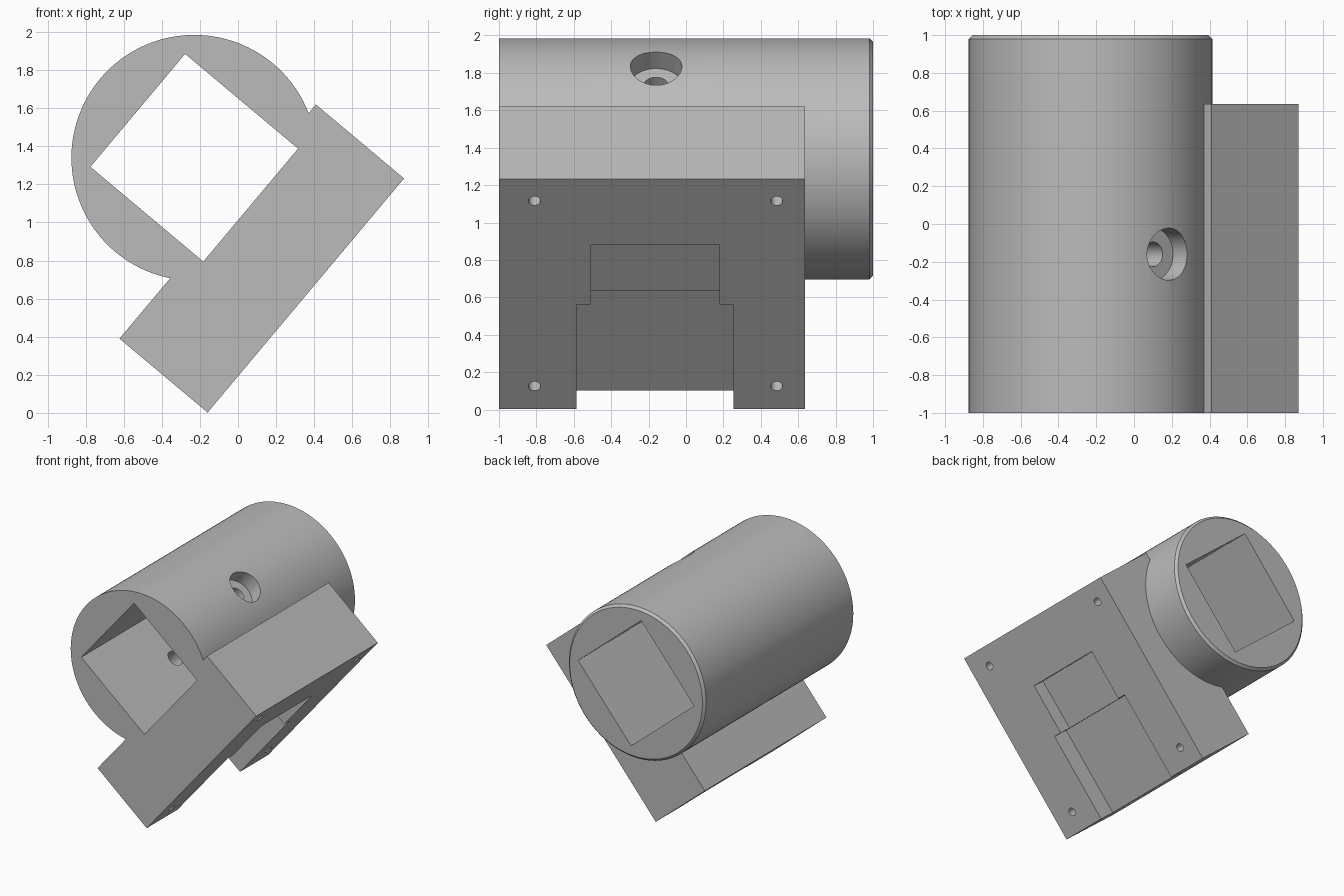
import bpy
import bmesh
from math import radians
from mathutils import Matrix, Vector

cube = bpy.data.objects.get("Cube")
if cube:
    bpy.data.objects.remove(cube, do_unlink=True)

grey = bpy.data.materials.new("neutral_grey")
grey.use_nodes = True
colour = (0.5, 0.5, 0.5, 1)
grey.diffuse_color = colour
grey.node_tree.nodes["Principled BSDF"].inputs["Base Color"].default_value = colour

# Tilted part frame: X along the block, Y along the barrel, -Z toward the mounting face
FRAME = Matrix.Translation((-0.23, 0, 1.34)) @ Matrix.Rotation(radians(-50), 4, "Y")
FACE = -0.914
END = -0.98


def add_object(name, bm):
    bmesh.ops.recalc_face_normals(bm, faces=bm.faces)
    mesh = bpy.data.meshes.new(name)
    bm.to_mesh(mesh)
    bm.free()
    mesh.materials.append(grey)
    obj = bpy.data.objects.new(name, mesh)
    obj.matrix_world = FRAME
    bpy.context.collection.objects.link(obj)
    return obj


def box(name, low, high):
    low, high = Vector(low), Vector(high)
    bm = bmesh.new()
    bmesh.ops.create_cube(bm, size=1)
    bmesh.ops.scale(bm, vec=high - low, verts=bm.verts)
    bmesh.ops.translate(bm, vec=(low + high) / 2, verts=bm.verts)
    return add_object(name, bm)


def rod(name, radius, start, end, sides=48, chamfer=0):
    """Cylinder between two points, with an optional chamfer at its end."""
    start, end = Vector(start), Vector(end)
    axis = end - start
    bm = bmesh.new()
    bmesh.ops.create_cone(bm, cap_ends=True, segments=sides, radius1=radius,
                          radius2=radius, depth=axis.length)
    if chamfer:
        rim = [e for e in bm.edges if all(v.co.z > 0 for v in e.verts)]
        bmesh.ops.bevel(bm, geom=rim, offset=chamfer, segments=1, affect="EDGES")
    turn = Vector((0, 0, 1)).rotation_difference(axis).to_matrix().to_4x4()
    bm.transform(Matrix.Translation((start + end) / 2) @ turn)
    return add_object(name, bm)


def combine(target, other, operation):
    other.hide_render = True
    mod = target.modifiers.new(operation.lower(), "BOOLEAN")
    mod.operation = operation
    mod.solver = "EXACT"
    mod.object = other
    bpy.context.view_layer.update()
    graph = bpy.context.evaluated_depsgraph_get()
    mesh = bpy.data.meshes.new_from_object(target.evaluated_get(graph))
    target.modifiers.clear()
    target.data = mesh
    bpy.data.objects.remove(other, do_unlink=True)


# Barrel with chamfered back rim, joined to the mounting block
body = rod("barrel_and_mounting_block", 0.645, (0, -1, 0), (0, 1, 0), 128, 0.02)
block = box("mounting_block", (END, -1, FACE), (0.625, 0.635, -0.31))
combine(body, block, "UNION")

cutters = [
    # Square channel through the barrel
    box("square_channel", (-0.387, -1.2, -0.387), (0.387, 1.2, 0.387)),
    # Stepped recess in the mounting face, open at the lower end
    box("wide_recess", (END - 0.1, -0.585, FACE - 0.1), (-0.25, 0.255, -0.76)),
    box("narrow_recess", (-0.4, -0.51, FACE - 0.1), (0.167, 0.18, -0.798)),
    # Counterbored cross hole
    rod("counterbore", 0.138, (0.515, -0.16, 0), (0.8, -0.16, 0)),
    rod("cross_hole", 0.065, (-0.8, -0.16, 0), (0.8, -0.16, 0)),
]
# Four blind screw holes in the mounting face
for x in (-0.819, 0.474):
    for y in (-0.81, 0.485):
        cutters.append(rod("screw_hole", 0.032, (x, y, FACE - 0.1),
                           (x, y, FACE + 0.3), 24))
for cutter in cutters:
    combine(body, cutter, "DIFFERENCE")

bpy.ops.object.select_all(action="DESELECT")
body.select_set(True)
bpy.context.view_layer.objects.active = body
bpy.ops.object.shade_smooth_by_angle(angle=radians(25))
